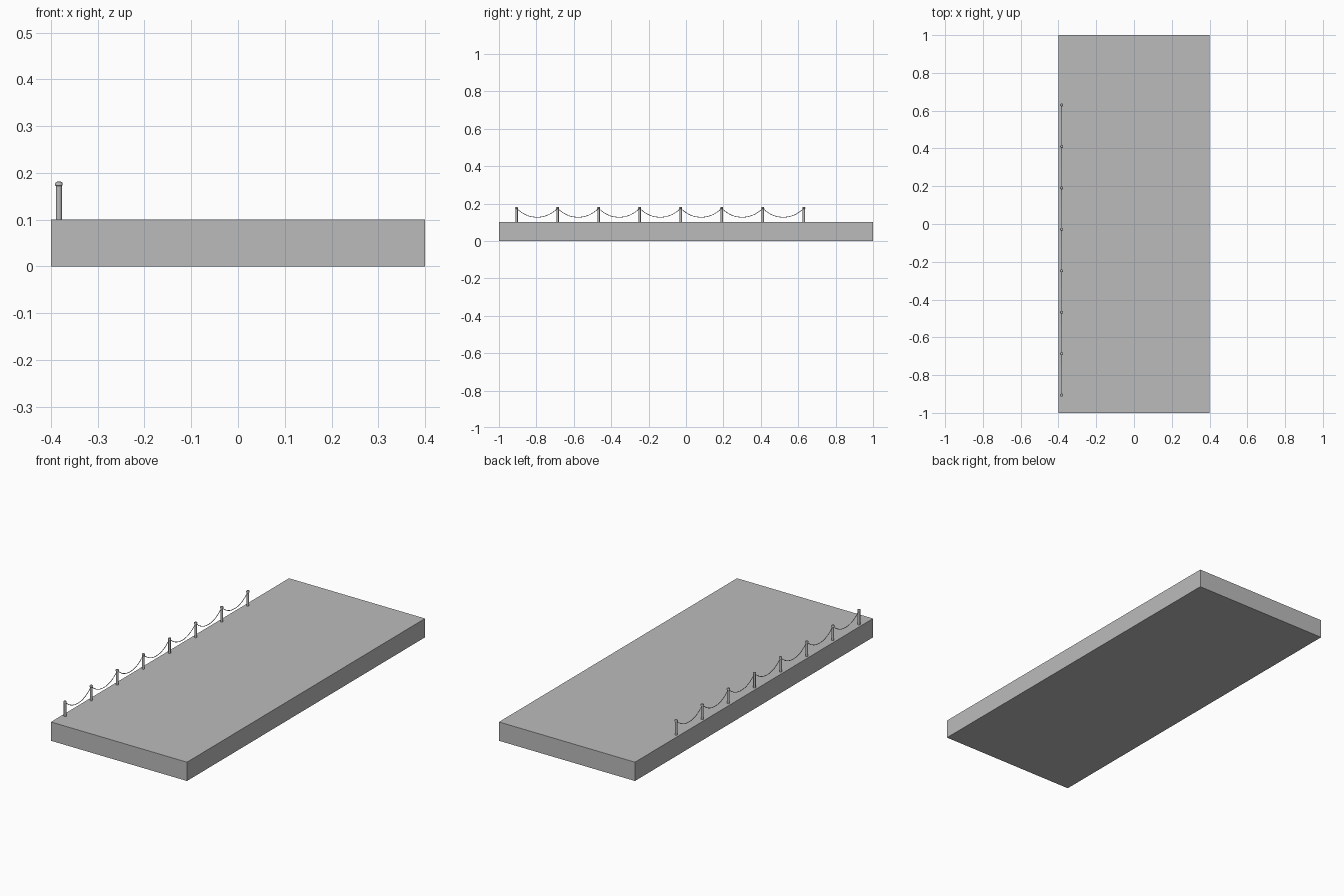
import bpy, bmesh, math
from mathutils import Vector

if "Cube" in bpy.data.objects:
    bpy.data.objects.remove(bpy.data.objects["Cube"])

grey = bpy.data.materials.new("plain grey")
grey.diffuse_color = (0.5, 0.5, 0.5, 1)
grey.use_nodes = True
grey.node_tree.nodes["Principled BSDF"].inputs["Base Color"].default_value = grey.diffuse_color

X, Y0, STEP, COUNT, DECK = -0.383, -0.906, 0.2194, 8, 0.1


def finish(name, bm, smooth=False):
    bmesh.ops.recalc_face_normals(bm, faces=bm.faces)
    me = bpy.data.meshes.new(name)
    bm.to_mesh(me)
    bm.free()
    me.materials.append(grey)
    ob = bpy.data.objects.new(name, me)
    bpy.context.collection.objects.link(ob)
    if smooth:
        bpy.context.view_layer.objects.active = ob
        ob.select_set(True)
        bpy.ops.object.shade_smooth_by_angle(angle=math.radians(35))
        ob.select_set(False)
    return ob


# Platform slab
bm = bmesh.new()
bmesh.ops.create_cube(bm, size=1)
for v in bm.verts:
    v.co = (v.co.x * 0.8, v.co.y * 2, v.co.z * 0.1 + 0.05)
finish("platform", bm)


def lathe(name, y, profile, sides=16):
    bm = bmesh.new()
    rings = [[bm.verts.new((X + r * math.cos(2 * math.pi * i / sides),
                            y + r * math.sin(2 * math.pi * i / sides), z))
              for i in range(sides)] for r, z in profile]
    for a, b in zip(rings, rings[1:]):
        for i in range(sides):
            j = (i + 1) % sides
            bm.faces.new((a[i], a[j], b[j], b[i]))
    bm.faces.new(rings[0][::-1])
    bm.faces.new(rings[-1])
    return finish(name, bm, True)


# Posts with a slightly wider rounded cap
POST = [(0.0065, DECK), (0.0065, 0.172), (0.008, 0.173),
        (0.008, 0.177), (0.0065, 0.180), (0.004, 0.181)]
for k in range(COUNT):
    lathe(f"post_{k + 1}", Y0 + k * STEP, POST)


# Ropes sagging between neighbouring posts
def rope(name, y, r=0.0016, segs=20, sides=8):
    bm = bmesh.new()
    rings = []
    for s in range(segs + 1):
        t = 2 * s / segs - 1
        c = Vector((X, y + STEP * s / segs, 0.127 + 0.047 * abs(t) ** 2.2))
        slope = 0.047 * 2.2 * abs(t) ** 1.2 * math.copysign(2 / STEP, t)
        n = Vector((0, -slope, 1)).normalized()
        rings.append([bm.verts.new(c + r * (math.cos(a) * Vector((1, 0, 0)) + math.sin(a) * n))
                      for a in (2 * math.pi * i / sides for i in range(sides))])
    for a, b in zip(rings, rings[1:]):
        for i in range(sides):
            j = (i + 1) % sides
            bm.faces.new((a[i], a[j], b[j], b[i]))
    bm.faces.new(rings[0])
    bm.faces.new(rings[-1][::-1])
    finish(name, bm, True)


for k in range(COUNT - 1):
    rope(f"rope_{k + 1}", Y0 + k * STEP)
